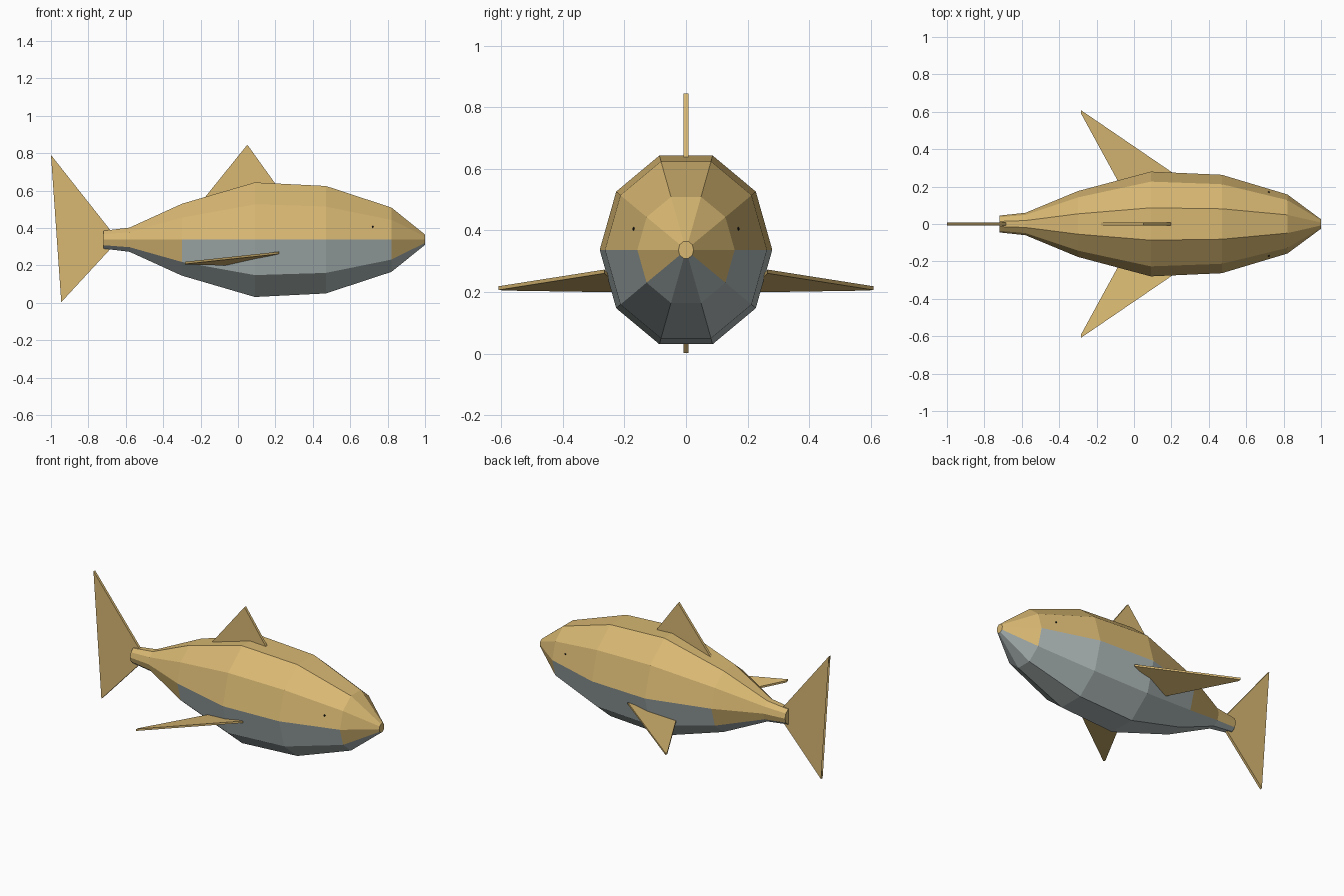
import bpy, bmesh
from math import cos, sin, radians
from mathutils import Vector

if "Cube" in bpy.data.objects:
    bpy.data.objects.remove(bpy.data.objects["Cube"])


def material(name, rgb):
    m = bpy.data.materials.new(name)
    m.diffuse_color = (*rgb, 1)
    m.use_nodes = True
    m.node_tree.nodes["Principled BSDF"].inputs["Base Color"].default_value = m.diffuse_color
    return m


TAN = material("tan", (0.69, 0.48, 0.17))
GREY = material("belly_grey", (0.42, 0.48, 0.475))
BLACK = material("black", (0.01, 0.01, 0.01))


def finish(bm, name, *mats):
    bmesh.ops.recalc_face_normals(bm, faces=bm.faces)
    me = bpy.data.meshes.new(name)
    bm.to_mesh(me)
    bm.free()
    for m in mats:
        me.materials.append(m)
    ob = bpy.data.objects.new(name, me)
    bpy.context.collection.objects.link(ob)
    return ob


def slab(name, points, offset):
    """Flat outline thickened by +-offset."""
    bm = bmesh.new()
    off = Vector(offset)
    a = [bm.verts.new(Vector(p) - off) for p in points]
    b = [bm.verts.new(Vector(p) + off) for p in points]
    n = len(points)
    bm.faces.new(a)
    bm.faces.new(b[::-1])
    for i in range(n):
        j = (i + 1) % n
        bm.faces.new((a[i], b[i], b[j], a[j]))
    bmesh.ops.triangulate(bm, faces=[f for f in bm.faces if len(f.verts) > 4])
    return finish(bm, name, TAN)


# Body: ten-sided rings lofted along x (x, half width, half height)
SIDES, CZ = 10, 0.337
stations = [(-0.72, 0.045, 0.050), (-0.58, 0.060, 0.068), (-0.30, 0.176, 0.202),
            (0.09, 0.280, 0.322), (0.47, 0.263, 0.302), (0.82, 0.158, 0.181),
            (1.00, 0.025, 0.029)]
bm = bmesh.new()
rings = []
for x, ry, rz in stations:
    angles = [radians(36 * i) for i in range(SIDES)]
    rings.append([bm.verts.new((x, ry * cos(a), CZ + rz * sin(a))) for a in angles])
for s in range(len(rings) - 1):
    for i in range(SIDES):
        j = (i + 1) % SIDES
        f = bm.faces.new((rings[s][i], rings[s][j], rings[s + 1][j], rings[s + 1][i]))
        # Underside is grey; flank strip is grey only in the middle
        f.material_index = int(i in (6, 7, 8) or (i in (5, 9) and 2 <= s <= 4))
bm.faces.new(rings[0])
bm.faces.new(rings[-1])
finish(bm, "body", TAN, GREY)

# Upright fins
slab("tail_fin", [(-1.0, 0, 0.79), (-0.68, 0, 0.385), (-0.68, 0, 0.29),
                  (-0.945, 0, 0.003), (-0.895, 0, 0.36)], (0, 0.008, 0))
slab("dorsal_fin", [(0.05, 0, 0.845), (0.215, 0, 0.615), (-0.20, 0, 0.535)], (0, 0.008, 0))

# Side fins and eyes, mirrored
for side, s in (("left", 1), ("right", -1)):
    slab(f"{side}_side_fin", [(0.22, s * 0.265, 0.267), (-0.283, s * 0.608, 0.213),
                              (-0.283, s * 0.59, 0.211), (-0.07, s * 0.20, 0.205)],
         (0, 0, 0.006))
    bm = bmesh.new()
    bmesh.ops.create_icosphere(bm, subdivisions=1, radius=0.006)
    bmesh.ops.translate(bm, verts=bm.verts, vec=(0.72, s * 0.169, 0.405))
    finish(bm, f"{side}_eye", BLACK)
